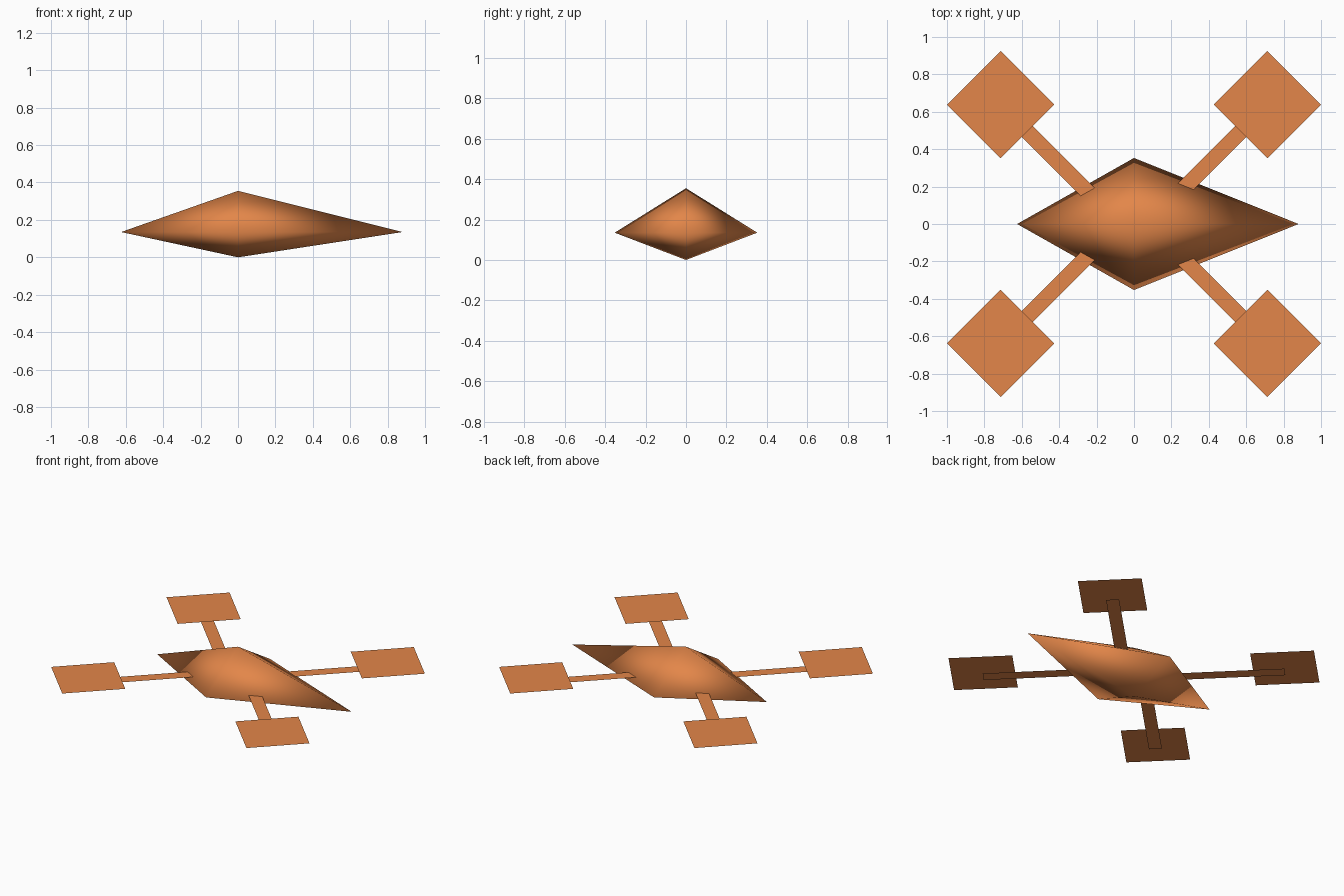
import bpy
import bmesh
from math import pi, sqrt
from mathutils import Matrix

cube = bpy.data.objects.get("Cube")
if cube:
    bpy.data.objects.remove(cube, do_unlink=True)

orange = bpy.data.materials.new("copper orange")
orange.use_nodes = True
color = (0.77, 0.24, 0.067, 1)
orange.diffuse_color = color
orange.node_tree.nodes["Principled BSDF"].inputs["Base Color"].default_value = color


def add_object(name, bm):
    mesh = bpy.data.meshes.new(name)
    bm.to_mesh(mesh)
    bm.free()
    mesh.materials.append(orange)
    obj = bpy.data.objects.new(name, mesh)
    bpy.context.collection.objects.link(obj)
    return obj


def add_plate(name, length, width, center, angle):
    """Paper-thin horizontal rectangle turned about z."""
    bm = bmesh.new()
    place = (Matrix.Translation(center) @ Matrix.Rotation(angle, 4, "Z")
             @ Matrix.Diagonal((length, width, 1, 1)))
    bmesh.ops.create_grid(bm, x_segments=1, y_segments=1, size=0.5, matrix=place)
    add_object(name, bm)


# Body: stretched eight-sided gem with a long nose along +x
NOSE, TAIL, SIDE, TOP, MID = 0.88, -0.625, 0.353, 0.355, 0.135
bm = bmesh.new()
ring = [bm.verts.new(p) for p in
        ((NOSE, 0, MID), (0, SIDE, MID), (TAIL, 0, MID), (0, -SIDE, MID))]
top = bm.verts.new((0, 0, TOP))
bottom = bm.verts.new((0, 0, 0))
for i, a in enumerate(ring):
    b = ring[(i + 1) % 4]
    bm.faces.new((a, b, top))
    bm.faces.new((b, a, bottom))
for face in bm.faces:
    face.smooth = True
add_object("body", bm)

# Four diagonal arms, each carrying a square rotor plate
ROTOR_X, ROTOR_Y, ROTOR_Z = 0.713, 0.638, 0.19
ARM_Z, ARM_REACH = 0.161, 0.62
for sx, x_name in ((1, "left"), (-1, "right")):
    for sy, y_name in ((-1, "front"), (1, "back")):
        angle = sx * sy * pi / 4
        add_plate(f"{y_name}_{x_name}_rotor", 0.287 * sqrt(2), 0.287 * sqrt(2),
                  (sx * ROTOR_X, sy * ROTOR_Y, ROTOR_Z), angle)
        half = ARM_REACH / 2
        add_plate(f"{y_name}_{x_name}_arm", ARM_REACH * sqrt(2), 0.083,
                  (sx * (ROTOR_X - half), sy * (ROTOR_Y - half), ARM_Z), angle)
